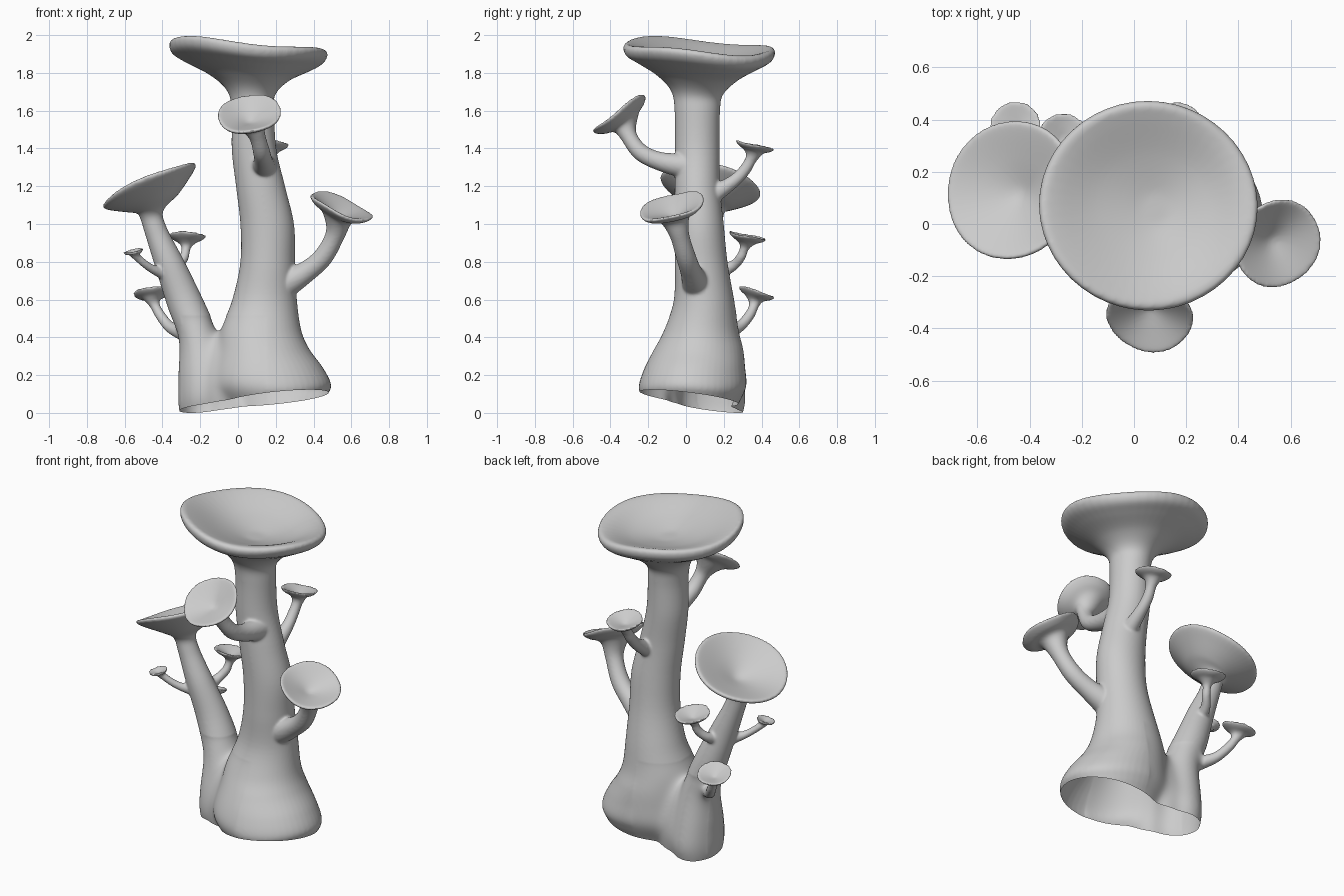
import bpy, bmesh
from math import sin, cos, tau
from mathutils import Vector

if "Cube" in bpy.data.objects:
    bpy.data.objects.remove(bpy.data.objects["Cube"])

SEG, STEP = 48, 6
bm = bmesh.new()


def catmull(a, b, c, d, t):
    return [0.5 * (2 * q + (r - p) * t + (2 * p - 5 * q + 4 * r - s) * t * t
                   + (3 * q - p - 3 * r + s) * t ** 3) for p, q, r, s in zip(a, b, c, d)]


def sweep(keys, ref=Vector((0, 1, 0)), wave=0.0, phase=0.0):
    """Closed solid through rings of (centre xyz, normal xyz, radius u, radius v)."""
    k = [keys[0]] + keys + [keys[-1]]
    rows = [catmull(*k[i:i + 4], j / STEP) for i in range(len(keys) - 1) for j in range(STEP)]
    rows.append(keys[-1])
    rings = []
    for row in rows:
        c, n = Vector(row[:3]), Vector(row[3:6]).normalized()
        u = ref.cross(n).normalized()
        v = n.cross(u)
        ru, rv = max(row[6], 0.002), max(row[7], 0.002)
        ring = []
        for i in range(SEG):
            a = tau * i / SEG
            lift = wave * ru * ru * sin(3 * a + phase)
            ring.append(bm.verts.new(c + u * ru * cos(a) + v * rv * sin(a) + n * lift))
        rings.append(ring)
    for p, q in zip(rings, rings[1:]):
        for i in range(SEG):
            j = (i + 1) % SEG
            bm.faces.new((p[i], p[j], q[j], q[i]))
    bm.faces.new(rings[0][::-1])
    bm.faces.new(rings[-1])


def upright(rows, n=(0, 0, 1)):
    return [[*r[:3], *n, *r[3:]] for r in rows]


def cup_keys(c, n, R, thick=1.0):
    """Funnel cap: flared underside, rounded rim, hollow top."""
    n = Vector(n).normalized()
    prof = [(0.48, -0.38), (0.8, -0.16 * thick), (0.98, -0.05 * thick), (1.0, 0.01),
            (0.92, 0.02), (0.5, -0.15), (0.15, -0.30), (0.03, -0.33)]
    return [[*(Vector(c) + n * h * R), *n, r * R, r * R] for r, h in prof]


def cup_branch(path, r, c, n, R, thick=1.3):
    """Curved stem that widens at its root and ends in a funnel cap."""
    pts = [Vector(p) for p in path]
    cup = cup_keys(c, n, R, thick)
    nxt = pts + [Vector(cup[0][:3])]
    keys = []
    for i, p in enumerate(pts):
        t = (nxt[i + 1] - nxt[max(i - 1, 0)]).normalized()
        rad = r * (1.6, 1.12, 1.0)[min(i, 2)]
        keys.append([*p, *t, rad, rad])
    d = Vector(c) - pts[0]
    sweep(keys + cup, Vector((-d.y, d.x, 0)).normalized(), 0.25, R * 40)


# main trunk with its broad wavy cap
trunk = upright([
    (.18, .04, -.12, .22, .18), (.18, .04, .02, .25, .225), (.18, .035, .09, .29, .265),
    (.175, .035, .15, .318, .285), (.16, .045, .24, .29, .268), (.135, .065, .34, .243, .238),
    (.12, .08, .44, .215, .20), (.14, .095, .60, .172, .16), (.157, .08, .80, .145, .14),
    (.155, .07, 1.0, .142, .13), (.12, .06, 1.2, .13, .12), (.085, .06, 1.4, .118, .118),
    (.08, .06, 1.6, .112, .12)])
cap = upright([
    (.07, .06, 1.70, .128, .138), (.06, .065, 1.78, .21, .215), (.05, .07, 1.845, .335, .32),
    (.05, .07, 1.885, .40, .385), (.055, .07, 1.925, .42, .402), (.055, .07, 1.948, .405, .385),
    (.055, .07, 1.938, .35, .34), (.07, .07, 1.885, .22, .20), (.08, .06, 1.85, .08, .08),
    (.08, .06, 1.845, .02, .02)], (.085, .06, 1))
sweep(trunk + cap, wave=0.08, phase=2.6)

# second, leaning trunk with tilted funnel cap
lean = upright([
    (-.18, .145, -.15, .09, .12), (-.185, .145, 0, .122, .16), (-.18, .14, .08, .136, .18),
    (-.185, .14, .2, .13, .165), (-.207, .15, .4, .107, .12)])
lean += upright([(-.285, .16, .6, .094, .092), (-.365, .145, .8, .077, .075),
                 (-.435, .14, .97, .06, .06), (-.457, .135, 1.06, .066, .066)], (-.3, 0, 1))
sweep(lean + cup_keys((-.47, .13, 1.21), (-.4, .16, .9), .268, 1.15), wave=0.08, phase=1)

# web between the two trunks
sweep(upright([(-.07, .10, -.15, .12, .13), (-.07, .09, .1, .14, .19),
               (-.07, .10, .28, .12, .15), (-.09, .12, .39, .08, .08), (-.10, .13, .43, .01, .01)]))

# side branches: front, right, back, then three on the leaning trunk
cup_branch([(.135, .02, 1.31), (.135, -.13, 1.335), (.125, -.24, 1.385), (.10, -.305, 1.475)],
           .045, (.06, -.355, 1.59), (-.1, -.6, .8), .168)
cup_branch([(.23, .06, .68), (.35, .03, .745), (.45, 0, .83), (.515, -.035, .95)],
           .052, (.55, -.075, 1.10), (.37, -.25, .93), .175)
cup_branch([(.155, .13, 1.15), (.16, .25, 1.23), (.16, .31, 1.29), (.165, .345, 1.35)],
           .031, (.165, .365, 1.425), (0, .22, 1), .105)
cup_branch([(-.34, .17, .75), (-.315, .25, .785), (-.285, .29, .83), (-.275, .31, .88)],
           .025, (-.27, .325, .945), (.05, .2, 1), .102)
cup_branch([(-.29, .20, .43), (-.36, .28, .46), (-.41, .335, .52), (-.44, .36, .575)],
           .027, (-.455, .375, .645), (-.1, .33, 1), .10)
cup_branch([(-.37, .14, .73), (-.45, .08, .765), (-.495, .05, .795), (-.53, .03, .825)],
           .021, (-.555, .01, .866), (-.2, -.15, 1), .054, 2.2)

# fuse every part into one smooth skin
bmesh.ops.recalc_face_normals(bm, faces=bm.faces)
mesh = bpy.data.meshes.new("mushroom_cluster")
bm.to_mesh(mesh)
bm.free()
obj = bpy.data.objects.new("mushroom_cluster", mesh)
bpy.context.collection.objects.link(obj)
rm = obj.modifiers.new("fuse", 'REMESH')
rm.mode, rm.voxel_size = 'VOXEL', 0.0075
sm = obj.modifiers.new("soften", 'SMOOTH')
sm.factor, sm.iterations = 0.5, 8
fused = bpy.data.meshes.new_from_object(obj.evaluated_get(bpy.context.evaluated_depsgraph_get()))
obj.modifiers.clear()

# melt the creases between the two feet
bm = bmesh.new()
bm.from_mesh(fused)
foot = [v for v in bm.verts if v.co.z < .52 and -.3 < v.co.x < .15]
for _ in range(90):
    bmesh.ops.smooth_vert(bm, verts=foot, factor=0.5,
                          use_axis_x=True, use_axis_y=True, use_axis_z=True)

# slice the foot off at a slant, leaving the hollow open base
bmesh.ops.bisect_plane(bm, geom=bm.verts[:] + bm.edges[:] + bm.faces[:],
                       plane_co=(0, 0, .066), plane_no=(-.103, .127, 1), clear_inner=True)
low = min(v.co.z for v in bm.verts)
for v in bm.verts:
    v.co.z -= low
for f in bm.faces:
    f.smooth = True
bm.to_mesh(fused)
bm.free()
obj.data = fused
